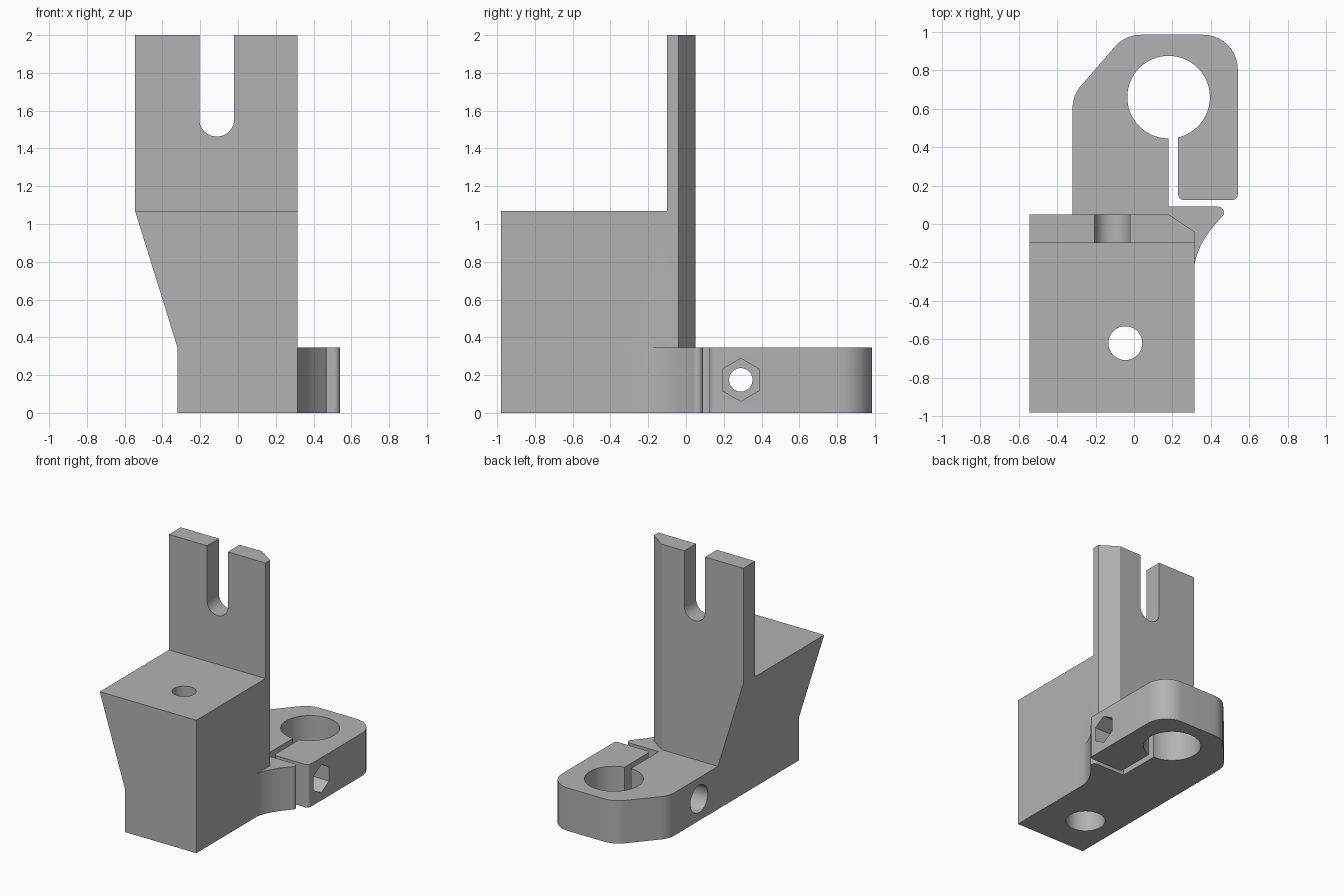
import bpy, bmesh, math
from mathutils import Vector

cube = bpy.data.objects.get("Cube")
if cube:
    bpy.data.objects.remove(cube, do_unlink=True)

grey = bpy.data.materials.new("plain grey")
grey.use_nodes = True
grey.diffuse_color = (0.45, 0.45, 0.45, 1)
grey.node_tree.nodes["Principled BSDF"].inputs["Base Color"].default_value = grey.diffuse_color


def prism(name, outline, axis, lo, hi):
    """Extrude a flat outline along an axis."""
    place = {"x": lambda a, b, c: (c, a, b),
             "y": lambda a, b, c: (a, c, b),
             "z": lambda a, b, c: (a, b, c)}[axis]
    bm = bmesh.new()
    ends = [[bm.verts.new(place(p[0], p[1], c)) for p in outline] for c in (lo, hi)]
    for ring in ends:
        bm.faces.new(ring)
    n = len(outline)
    for i in range(n):
        j = (i + 1) % n
        bm.faces.new((ends[0][i], ends[0][j], ends[1][j], ends[1][i]))
    bmesh.ops.recalc_face_normals(bm, faces=bm.faces)
    mesh = bpy.data.meshes.new(name)
    bm.to_mesh(mesh)
    bm.free()
    mesh.materials.append(grey)
    obj = bpy.data.objects.new(name, mesh)
    bpy.context.collection.objects.link(obj)
    return obj


def circle(cx, cy, r, n=64, turn=0.0):
    return [(cx + r * math.cos(turn + math.tau * i / n),
             cy + r * math.sin(turn + math.tau * i / n)) for i in range(n)]


def rounded(points, steps=10):
    """Round every corner given with a third value, its radius."""
    out = []
    for i, p in enumerate(points):
        corner = Vector(p[:2])
        if len(p) < 3:
            out.append(corner)
            continue
        to_prev = (Vector(points[i - 1][:2]) - corner).normalized()
        to_next = (Vector(points[(i + 1) % len(points)][:2]) - corner).normalized()
        half = to_prev.angle(to_next) / 2
        centre = corner + (to_prev + to_next).normalized() * (p[2] / math.sin(half))
        tangent = p[2] / math.tan(half)
        start = corner + to_prev * tangent - centre
        sweep = start.angle_signed(corner + to_next * tangent - centre)
        for k in range(steps + 1):
            a = -sweep * k / steps
            out.append(centre + Vector((start.x * math.cos(a) - start.y * math.sin(a),
                                        start.x * math.sin(a) + start.y * math.cos(a))))
    return out


def combine(target, other, operation):
    mod = target.modifiers.new(operation.lower(), "BOOLEAN")
    mod.operation, mod.object, mod.solver = operation, other, "EXACT"
    bpy.context.view_layer.objects.active = target
    bpy.ops.object.modifier_apply(modifier=mod.name)
    bpy.data.objects.remove(other, do_unlink=True)


# Block and upright plate, from one front profile
bracket = prism("clamp_bracket", [(-0.32, 0), (0.315, 0), (0.315, 2), (-0.545, 2),
                                  (-0.545, 1.07), (-0.32, 0.345)], "y", -0.98, 0.05)
above_block = prism("above_block", [(-2, -2), (2, -2), (2, -0.1), (-2, -0.1)], "z", 1.07, 3)
combine(bracket, above_block, "DIFFERENCE")

# Chamfered rear edge of the plate
chamfer = prism("chamfer", [(0.18, 0.05), (0.315, -0.04), (0.45, -0.13), (0.45, 0.2),
                            (0.18, 0.2)], "z", -1, 3)
combine(bracket, chamfer, "DIFFERENCE")

# Open slot in the plate
slot = prism("plate_slot", rounded([(-0.205, 1.463, 0.092), (-0.02, 1.463, 0.092),
                                    (-0.02, 3), (-0.205, 3)], 16), "y", -0.5, 0.5)
combine(bracket, slot, "DIFFERENCE")

# Split clamp with a curved fin beside the block
a, b, c = Vector((0.315, -0.21)), Vector((0.335, -0.09)), Vector((0.455, 0.035))
fin = [tuple(a * (1 - t) ** 2 + b * 2 * t * (1 - t) + c * t * t)
       for t in [i / 10 for i in range(11)]]
outline = [(-0.32, -0.3), (0.315, -0.3)] + fin + [
    (0.51, 0.09, 0.03), (0.18, 0.09), (0.18, 0.6), (0.23, 0.6),
    (0.23, 0.125, 0.03), (0.54, 0.125, 0.03), (0.54, 0.985, 0.18),
    (-0.045, 0.985, 0.18), (-0.32, 0.669, 0.18)]
clamp = prism("clamp", rounded(outline), "z", 0, 0.345)
combine(bracket, clamp, "UNION")

# Rod bore, mounting hole with counterbore, pinch bolt hole with head and nut pockets
holes = [
    ("rod_bore", circle(0.18, 0.66, 0.215, 96), "z", -1, 1),
    ("mounting_hole", circle(-0.045, -0.62, 0.088), "z", -1, 2),
    ("mounting_counterbore", circle(-0.045, -0.62, 0.147), "z", -1, 0.7),
    ("bolt_hole", circle(0.29, 0.175, 0.062), "x", -1, 1),
    ("bolt_head_pocket", circle(0.29, 0.175, 0.11), "x", -1, -0.1),
    ("nut_pocket", circle(0.29, 0.175, 0.113, 6, math.pi / 2), "x", 0.4, 1),
]
for hole in holes:
    combine(bracket, prism(*hole), "DIFFERENCE")

bpy.ops.object.select_all(action="DESELECT")
bracket.select_set(True)
bpy.context.view_layer.objects.active = bracket
bpy.ops.object.shade_smooth_by_angle(angle=math.radians(25))
